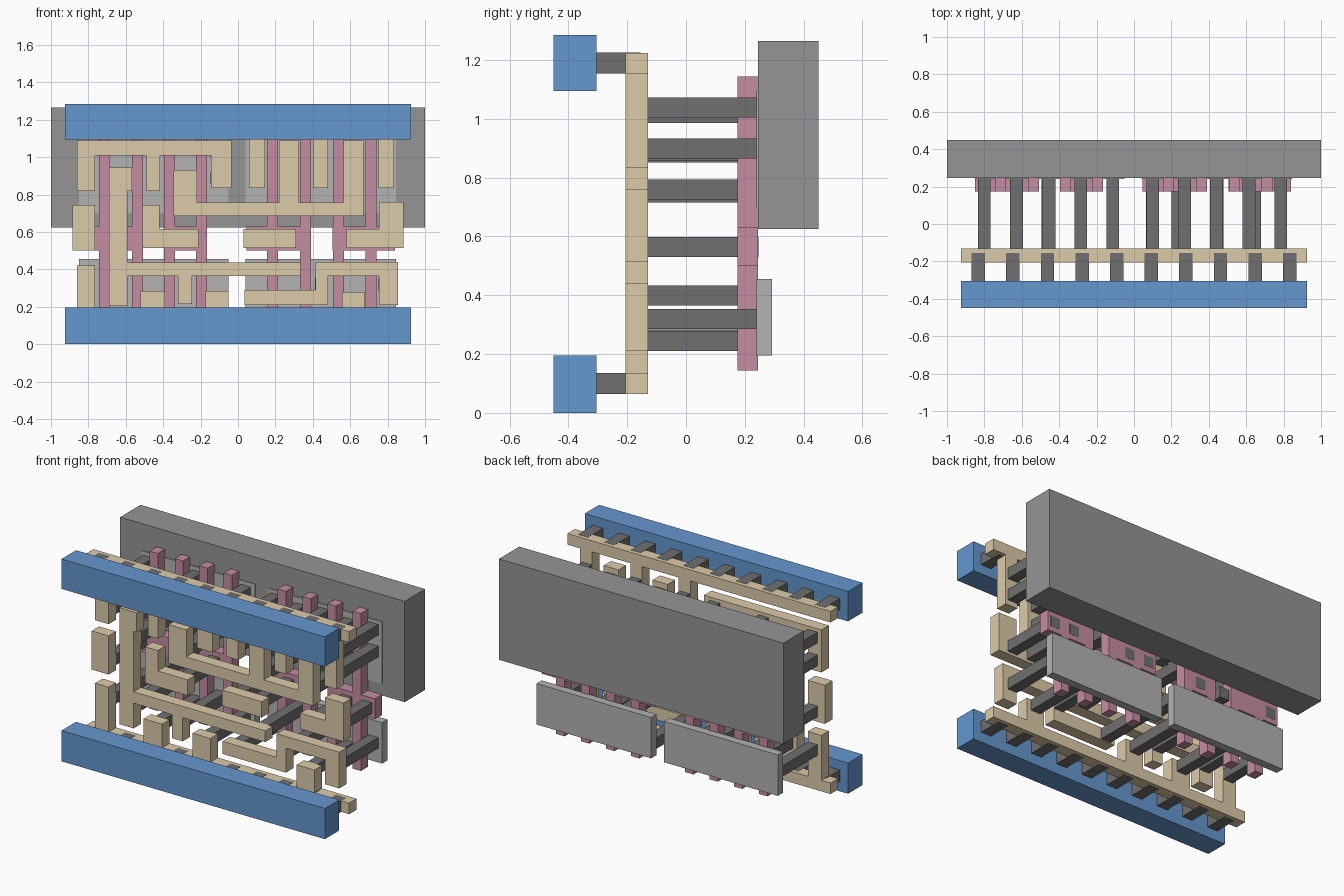
import bpy, bmesh


def material(name, rgb):
    m = bpy.data.materials.new(name)
    m.diffuse_color = (*rgb, 1)
    return m


BLUE = material("rail_blue", (0.13, 0.31, 0.62))
TAN = material("strap_tan", (0.72, 0.60, 0.40))
PINK = material("gate_pink", (0.56, 0.27, 0.36))
DARK = material("contact_dark", (0.16, 0.16, 0.16))
MID = material("well_grey", (0.30, 0.30, 0.30))
LIGHT = material("plate_grey", (0.45, 0.45, 0.45))


def layer(name, rects, y0, y1, mat):
    """One layer: (x0, x1, z0, z1) rectangles extruded from y0 to y1.
    Overlapping rectangles are merged into one outline on a cell grid."""
    xs = sorted({v for r in rects for v in r[:2]})
    zs = sorted({v for r in rects for v in r[2:]})
    bm = bmesh.new()
    for xa, xb in zip(xs, xs[1:]):
        for za, zb in zip(zs, zs[1:]):
            cx, cz = (xa + xb) / 2, (za + zb) / 2
            if any(r[0] < cx < r[1] and r[2] < cz < r[3] for r in rects):
                bm.faces.new([bm.verts.new((x, y0, z)) for x, z in
                              ((xa, za), (xb, za), (xb, zb), (xa, zb))])
    bmesh.ops.remove_doubles(bm, verts=bm.verts, dist=1e-5)
    ext = bmesh.ops.extrude_face_region(bm, geom=bm.faces[:], use_keep_orig=True)
    bmesh.ops.translate(bm, vec=(0, y1 - y0, 0),
                        verts=[g for g in ext["geom"] if isinstance(g, bmesh.types.BMVert)])
    bmesh.ops.recalc_face_normals(bm, faces=bm.faces)
    bmesh.ops.dissolve_limit(bm, angle_limit=0.01, verts=bm.verts, edges=bm.edges)
    me = bpy.data.meshes.new(name)
    bm.to_mesh(me)
    bm.free()
    me.materials.append(mat)
    ob = bpy.data.objects.new(name, me)
    bpy.context.collection.objects.link(ob)
    return ob


def squares(points, size=0.068):
    h = size / 2
    return [(x - h, x + h, z - h, z + h) for x, z in points]


# Back well and the diffusion plates
layer("back_well", [(-1, 1, 0.625, 1.265)], 0.245, 0.45, MID)
for side, x0, x1 in (("left", -0.85, -0.05), ("right", 0.04, 0.845)):
    layer(f"lower_plate_{side}", [(x0, x1, 0.195, 0.455)], 0.24, 0.293, LIGHT)
    layer(f"upper_plate_{side}", [(x0, x1, 0.70, 1.095)], 0.24, 0.293, LIGHT)

# Gate fingers, joined in pairs by pads
pairs = [(-0.715, -0.538, -0.85, -0.51), (-0.366, -0.195, -0.395, -0.165),
         (0.185, 0.36, 0.045, 0.39), (0.537, 0.712, 0.505, 0.84)]
for i, (a, b, p0, p1) in enumerate(pairs):
    layer(f"gate_pair_{i + 1}",
          [(c - 0.029, c + 0.029, 0.145, 1.145) for c in (a, b)] + [(p0, p1, 0.5, 0.63)],
          0.175, 0.245, PINK)

# Front power rails
for name, z0, z1 in (("lower_rail", 0, 0.195), ("upper_rail", 1.095, 1.285)):
    layer(name, [(-0.925, 0.925, z0, z1)], -0.45, -0.305, BLUE)

# Tan straps
straps = {
    "lower_strap": [(-0.925, 0.925, 0.065, 0.135), (-0.86, -0.765, 0.065, 0.42),
                    (-0.52, -0.39, 0.065, 0.285), (-0.175, -0.05, 0.065, 0.285),
                    (0.555, 0.68, 0.065, 0.28)],
    "upper_strap": [(-0.925, 0.925, 1.155, 1.225), (0.06, 0.145, 0.835, 1.155),
                    (0.4, 0.48, 0.835, 1.155), (0.75, 0.835, 0.835, 1.155)],
    "comb_strap": [(-0.86, -0.035, 1.01, 1.09), (-0.86, -0.765, 0.82, 1.09),
                   (-0.49, -0.417, 0.82, 1.09), (-0.145, -0.035, 0.835, 1.09)],
    "long_strap": [(-0.69, -0.59, 0.205, 0.945), (-0.69, -0.568, 0.82, 0.945),
                   (-0.69, 0.335, 0.365, 0.437), (-0.32, -0.245, 0.215, 0.437)],
    "fork_strap": [(-0.345, 0.67, 0.685, 0.757), (-0.345, -0.22, 0.685, 0.93),
                   (0.22, 0.325, 0.685, 1.09), (0.565, 0.67, 0.685, 1.09)],
    "step_strap": [(0.035, 0.48, 0.21, 0.29), (0.415, 0.48, 0.21, 0.44),
                   (0.415, 0.855, 0.365, 0.44), (0.755, 0.855, 0.21, 0.44)],
    "input_pad_1": [(-0.885, -0.765, 0.5, 0.745)],
    "input_pad_2": [(-0.51, -0.21, 0.515, 0.615), (-0.51, -0.42, 0.515, 0.745)],
    "input_pad_3": [(0.03, 0.31, 0.515, 0.615)],
    "input_pad_4": [(0.58, 0.885, 0.515, 0.615), (0.755, 0.885, 0.515, 0.76)],
}
for name, rects in straps.items():
    layer(name, rects, -0.205, -0.13, TAN)

# Short pegs from the rails into the straps
for name, z in (("lower_pegs", 0.10), ("upper_pegs", 1.19)):
    layer(name, squares([(-0.8325 + 0.185 * i, z) for i in range(10)], 0.072),
          -0.305, -0.155, DARK)

# Long contact posts: upper plate, gate pads, lower plate
upper = [(x, z) for x in (-0.8, -0.455, -0.113) for z in (0.89, 1.035)]
upper += [(x, z) for x in (0.1, 0.44, 0.785) for z in (0.9, 1.038)]
upper += [(x, z) for x in (0.27, 0.615) for z in (0.76, 0.89, 1.02)]
upper += [(-0.628, 0.885), (-0.628, 0.75), (-0.285, 0.885), (-0.285, 0.75)]
layer("upper_posts", squares(upper), -0.13, 0.241, DARK)
layer("gate_posts", squares([(x, 0.565) for x in
                             (-0.8, -0.46, -0.285, 0.098, 0.235, 0.645, 0.785)]),
      -0.13, 0.246, DARK)
lower = [(-0.8, 0.32), (-0.628, 0.32), (-0.458, 0.245), (-0.285, 0.32), (-0.113, 0.245),
         (0.098, 0.25), (0.27, 0.4), (0.445, 0.32), (0.615, 0.245), (0.785, 0.32)]
layer("lower_posts", squares(lower), -0.13, 0.241, DARK)
